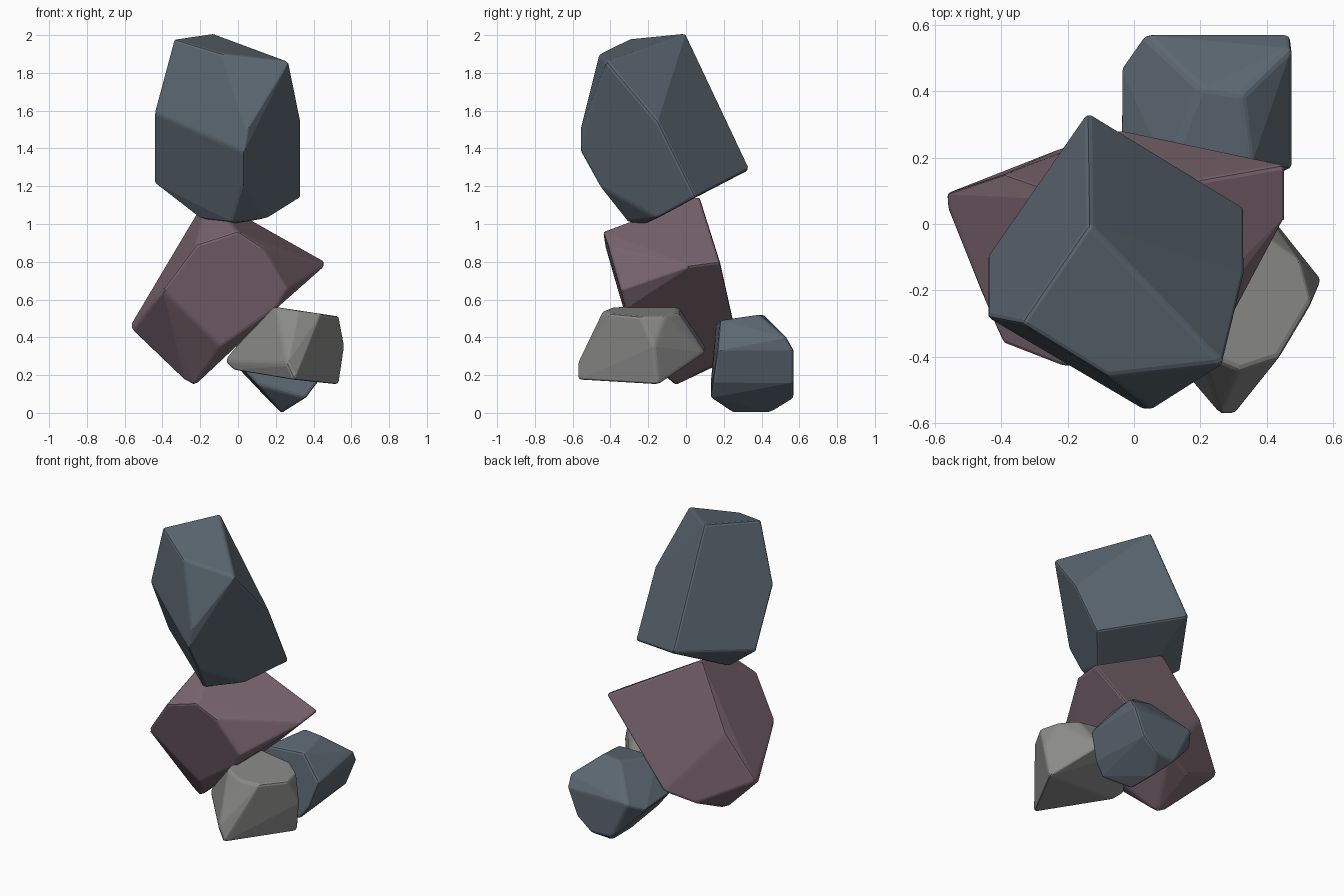
import bpy
import bmesh
import math

# Remove the default object only
default_cube = bpy.data.objects.get("Cube")
if default_cube:
    bpy.data.objects.remove(default_cube, do_unlink=True)


def make_material(name, colour):
    material = bpy.data.materials.new(name)
    material.use_nodes = True
    material.diffuse_color = (*colour, 1)
    shader = material.node_tree.nodes["Principled BSDF"]
    shader.inputs["Base Color"].default_value = (*colour, 1)
    shader.inputs["Roughness"].default_value = 0.8
    return material


def make_rock(name, corners, material, chamfer=0.014):
    """Wrap a faceted hull around the corner points and soften its edges."""
    bm = bmesh.new()
    for corner in corners:
        bm.verts.new(corner)
    hull = bmesh.ops.convex_hull(bm, input=bm.verts[:])
    leftovers = {item for item in hull["geom_interior"] + hull["geom_unused"]
                 if isinstance(item, bmesh.types.BMVert)}
    bmesh.ops.delete(bm, geom=list(leftovers), context="VERTS")

    # Merge nearly flat triangles into broad facets
    bmesh.ops.dissolve_limit(bm, angle_limit=math.radians(6),
                             verts=bm.verts[:], edges=bm.edges[:])
    bmesh.ops.recalc_face_normals(bm, faces=bm.faces[:])

    mesh = bpy.data.meshes.new(name)
    bm.to_mesh(mesh)
    bm.free()
    mesh.materials.append(material)
    rock = bpy.data.objects.new(name, mesh)
    bpy.context.collection.objects.link(rock)

    # Narrow worn edges
    bevel = rock.modifiers.new("worn_edges", "BEVEL")
    bevel.width = chamfer
    bevel.segments = 2
    bevel.limit_method = "ANGLE"
    bevel.angle_limit = math.radians(20)
    return rock


slate_blue = make_material("slate blue stone", (0.107, 0.138, 0.168))
dusky_purple = make_material("dusky purple stone", (0.202, 0.136, 0.162))
plain_grey = make_material("plain grey stone", (0.255, 0.255, 0.25))

# Tall leaning rock balanced on top
make_rock("top_rock", [
    # crown
    (-.135, 0, 2.01), (-.34, -.3, 1.98), (-.08, -.46, 1.9), (.27, -.42, 1.86),
    # sides
    (.335, -.15, 1.54), (.335, .05, 1.14), (-.14, .34, 1.29),
    (-.445, -.28, 1.59), (-.445, -.1, 1.22),
    # front ridge
    (.05, -.56, 1.5), (.03, -.56, 1.38), (.03, -.46, 1.2),
    # underside
    (-.03, -.31, 1.01), (-.03, -.22, 1), (.16, -.15, 1.03), (-.2, -.17, 1.03),
], slate_blue)

# Large slab rock in the middle
make_rock("middle_rock", [
    # front facet
    (-.4, -.36, .65), (-.22, -.43, .89), (0, -.44, .96), (.125, -.41, .88),
    (.26, -.345, .65), (.2, -.32, .55), (-.09, -.27, .35),
    # top and right corner
    (-.16, .07, 1.15), (.46, .18, .8), (.46, .03, .78),
    # back and left corner
    (-.39, .15, .75), (-.57, .09, .46), (-.56, .04, .44),
    (-.23, .225, .28), (-.035, .285, .33),
    # underside
    (-.23, -.06, .145), (-.28, -.05, .17),
], dusky_purple)

# Small flat-topped rock at the front
make_rock("front_rock", [
    # flat top
    (.32, -.44, .54), (.44, -.4, .525), (.535, -.24, .51), (.5, -.11, .51),
    (.4, -.04, .53), (.18, -.04, .56), (.17, -.2, .57), (.2, -.39, .56),
    # sides
    (.565, -.17, .35), (.15, .11, .34), (.35, .1, .32), (-.075, -.18, .27),
    # underside
    (.3, -.575, .175), (.26, -.575, .26), (.535, -.15, .15), (-.03, -.22, .23),
], plain_grey)

# Small chunky rock at the back
make_rock("back_rock", [
    # top
    (.2, .41, .52), (.33, .39, .52), (.355, .18, .49), (.1, .16, .48),
    # right side
    (.475, .165, .33), (.475, .53, .4), (.47, .57, .33), (.42, .14, .16),
    # back and left side
    (.03, .57, .33), (.4, .57, .16), (.15, .56, .08), (.3, .57, .08),
    (-.04, .47, .28), (-.04, .22, .3),
    # underside
    (.23, .25, 0), (.23, .44, 0), (.36, .13, .08), (.1, .13, .15),
], slate_blue)
